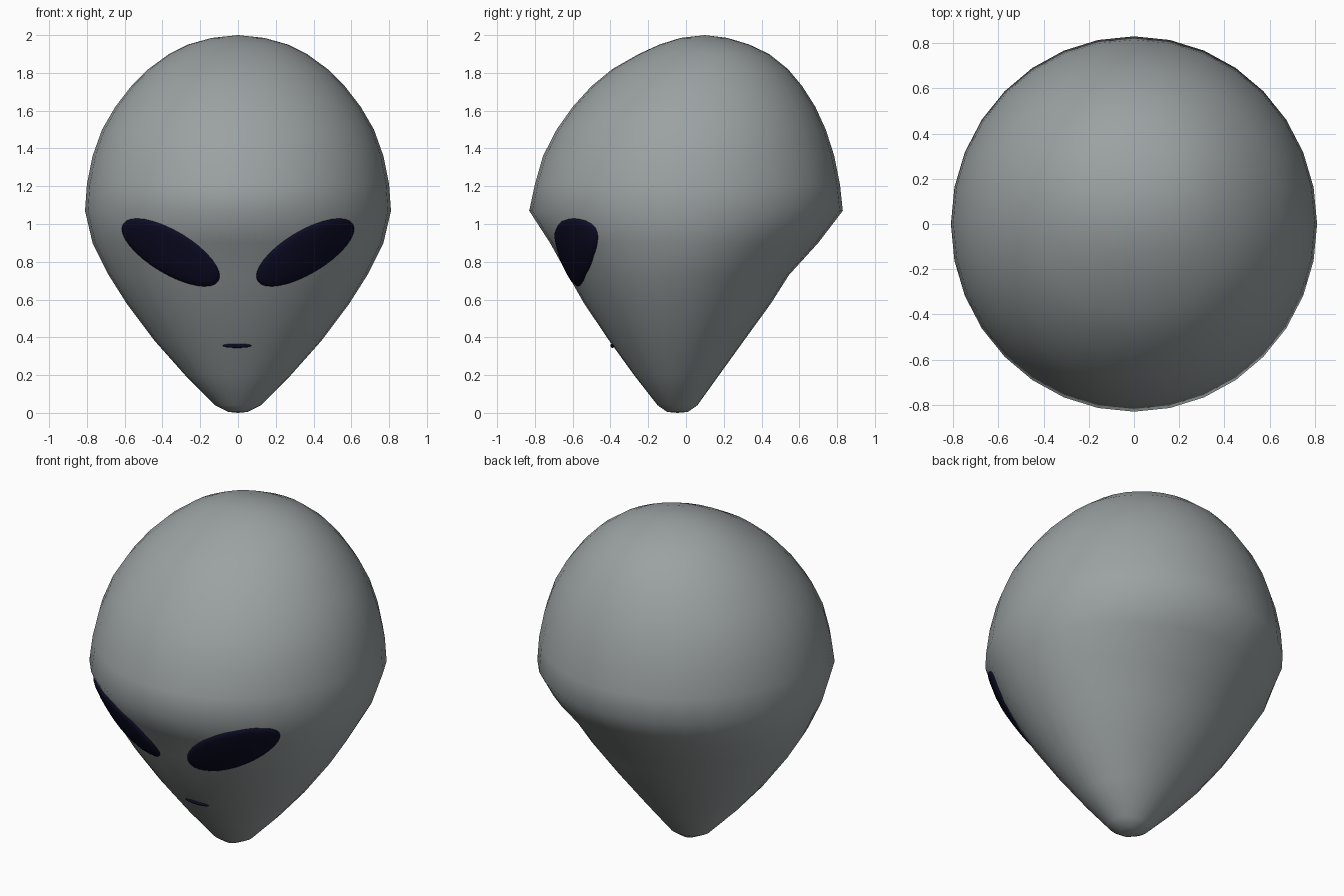
import bpy, bmesh, math
from mathutils import Vector
from mathutils.bvhtree import BVHTree

cube = bpy.data.objects.get("Cube")
if cube:
    bpy.data.objects.remove(cube)

SEGMENTS = 32


def make_material(name, color):
    mat = bpy.data.materials.new(name)
    mat.use_nodes = True
    mat.diffuse_color = color
    mat.node_tree.nodes["Principled BSDF"].inputs["Base Color"].default_value = color
    return mat


def add_object(name, bm, mat):
    for face in bm.faces:
        face.smooth = True
    mesh = bpy.data.meshes.new(name)
    bm.to_mesh(mesh)
    obj = bpy.data.objects.new(name, mesh)
    obj.data.materials.append(mat)
    bpy.context.collection.objects.link(obj)
    return obj


def bridge(bm, lower, upper):
    n = len(lower)
    for i in range(n):
        j = (i + 1) % n
        bm.faces.new((lower[i], lower[j], upper[j], upper[i]))


def cap(bm, ring, tip):
    n = len(ring)
    for i in range(n):
        bm.faces.new((ring[i], ring[(i + 1) % n], tip))


grey = make_material("skin grey", (0.33, 0.36, 0.36, 1))
navy = make_material("dark navy", (0.004, 0.004, 0.02, 1))

# Head: stacked ovals given as height, half width, front y, back y
OVALS = [
    (0.005, 0.05, -0.10, 0.01), (0.04, 0.12, -0.15, 0.06),
    (0.2, 0.28, -0.275, 0.175), (0.38, 0.44, -0.405, 0.305),
    (0.58, 0.59, -0.54, 0.45), (0.73, 0.685, -0.625, 0.545),
    (0.9, 0.77, -0.72, 0.7), (1.07, 0.81, -0.83, 0.83),
    (1.21, 0.8, -0.8, 0.815), (1.36, 0.77, -0.757, 0.785),
    (1.5, 0.72, -0.685, 0.74), (1.62, 0.65, -0.6, 0.685),
    (1.73, 0.565, -0.5, 0.615), (1.82, 0.475, -0.39, 0.54),
    (1.9, 0.365, -0.25, 0.44), (1.95, 0.265, -0.14, 0.335),
    (1.985, 0.14, -0.03, 0.22),
]
head = bmesh.new()
rings = []
for z, w, front, back in OVALS:
    ring = []
    for i in range(SEGMENTS):
        t = math.tau * i / SEGMENTS
        y = (front + back) / 2 + (back - front) / 2 * math.sin(t)
        ring.append(head.verts.new((w * math.cos(t), y, z)))
    rings.append(ring)
for lower, upper in zip(rings, rings[1:]):
    bridge(head, lower, upper)
cap(head, rings[-1], head.verts.new((0, 0.1, 2)))
cap(head, rings[0][::-1], head.verts.new((0, -0.045, 0)))
bmesh.ops.recalc_face_normals(head, faces=head.faces)
surface = BVHTree.FromBMesh(head)
add_object("head", head, grey)


def face_patch(name, cx, cz, a, b, tilt, bulge):
    """Slightly domed oval wrapped onto the front of the head."""
    bm = bmesh.new()

    def place(r, t):
        u, v = a * r * math.cos(t), b * r * math.sin(t)
        x = cx + u * math.cos(tilt) - v * math.sin(tilt)
        z = cz + u * math.sin(tilt) + v * math.cos(tilt)
        hit = surface.ray_cast(Vector((x, -3, z)), Vector((0, 1, 0)))[0]
        outward = Vector((hit.x, hit.y, -0.3)).normalized()
        lift = 0.004 + bulge * math.sqrt(max(0, 1 - r * r))
        if r > 1:
            lift = -0.01
        return bm.verts.new(hit + outward * lift)

    loops = [[place(r, math.tau * i / SEGMENTS) for i in range(SEGMENTS)]
             for r in (1.01, 1, 0.93, 0.8, 0.6, 0.3)]
    for outer, inner in zip(loops, loops[1:]):
        bridge(bm, outer, inner)
    cap(bm, loops[-1], place(0, 0))
    add_object(name, bm, navy)


# Slanted eyes and a thin mouth
for side, label in ((1, "left"), (-1, "right")):
    face_patch(label + "_eye", side * 0.355, 0.85, 0.293, 0.112,
               side * math.radians(31), 0.02)
face_patch("mouth", -0.005, 0.357, 0.075, 0.009, 0, 0.008)
